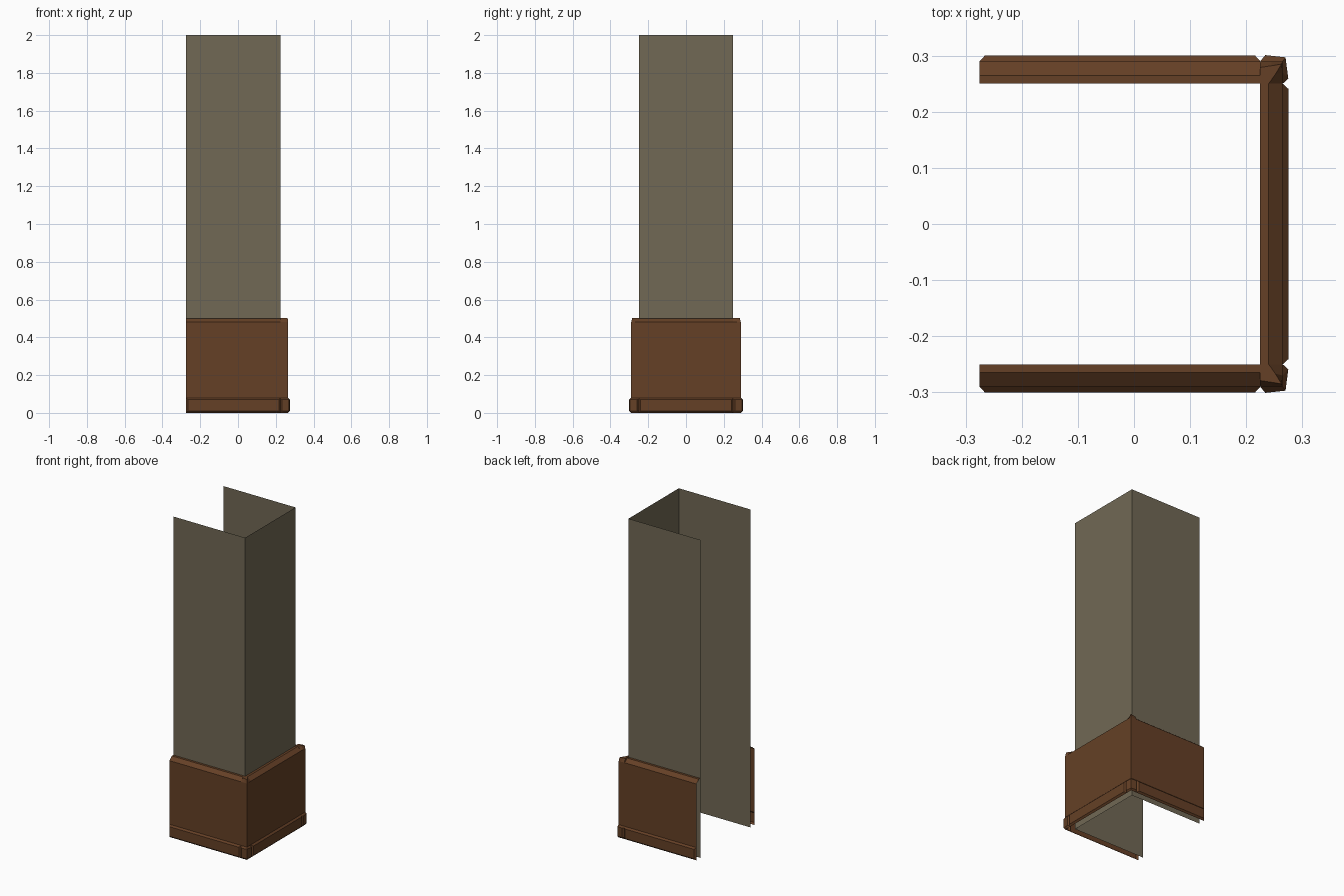
import bpy
import bmesh
from mathutils import Vector

if "Cube" in bpy.data.objects:
    bpy.data.objects.remove(bpy.data.objects["Cube"])


def material(name, rgb):
    m = bpy.data.materials.new(name)
    m.diffuse_color = (*rgb, 1)
    m.use_nodes = True
    m.node_tree.nodes["Principled BSDF"].inputs["Base Color"].default_value = m.diffuse_color
    return m


PAINT = material("drab wall paint", (0.165, 0.140, 0.090))
WOOD = material("brown wood", (0.130, 0.051, 0.019))


def make(name, faces, mat, out):
    """Build an object from point loops; the largest face looks towards out."""
    bm = bmesh.new()
    for loop in faces:
        bm.faces.new([bm.verts.new(p) for p in loop])
    bmesh.ops.remove_doubles(bm, verts=bm.verts, dist=0.0002)
    bmesh.ops.recalc_face_normals(bm, faces=bm.faces)
    bm.normal_update()
    best = max(bm.faces, key=lambda f: f.calc_area() * abs(f.normal.dot(out)))
    if best.normal.dot(out) < 0:
        bmesh.ops.reverse_faces(bm, faces=bm.faces)
    me = bpy.data.meshes.new(name)
    bm.to_mesh(me)
    bm.free()
    me.materials.append(mat)
    bpy.context.collection.objects.link(bpy.data.objects.new(name, me))


# trim cross-section: (distance out from wall, height)
PROFILE = [(0, 0.5), (0.015, 0.5), (0.04, 0.48), (0.04, 0.08),
           (0.05, 0.07), (0.05, 0.01), (0.04, 0.0)]


def side(name, start, end, out):
    """One wall sheet with its open-backed wainscot and baseboard."""
    a, b, out = Vector(start), Vector(end), Vector(out)
    along = (b - a).normalized()
    up = Vector((0, 0, 2))
    make(name + "_wall", [[a, b, b + up, a + up]], PAINT, out)
    rows = []
    for d, z in PROFILE:
        inset = 0.009 if d > 0.045 else 0   # baseboard ends are chamfered
        p = out * d + Vector((0, 0, z))
        rows.append((a + p + along * inset, b + p - along * inset))
    faces = [[r[0], r[1], s[1], s[0]] for r, s in zip(rows, rows[1:])]
    for e in (0, 1):
        faces.append([rows[i][e] for i in (3, 4, 5, 6)])
    make(name + "_trim", faces, WOOD, out)


L, R, W = -0.275, 0.225, 0.25
side("front", (L, -W, 0), (R, -W, 0), (0, -1, 0))
side("back", (L, W, 0), (R, W, 0), (0, 1, 0))
side("right", (R, -W, 0), (R, W, 0), (1, 0, 0))


# corner blocks: stacked outlines, offsets from the wall corner
POST = [(0.0, 0.04), (0.02, 0.04), (0.04, 0.04), (0.04, 0.02), (0.04, 0.0)]
BASE = [(0.0, 0.04), (0.009, 0.051), (0.045, 0.047), (0.05, 0.009), (0.04, 0.0)]
TOP = [(0.0, 0.029), (0.02, 0.032), (0.038, 0.035), (0.027, 0.017), (0.015, 0.0)]
LAYERS = [(TOP, 0.502), (POST, 0.48), (POST, 0.08), (BASE, 0.07),
          (BASE, 0.01), (POST, 0.0)]

for name, s in (("front_corner_trim", -1), ("back_corner_trim", 1)):
    rings = [[Vector((R + x, s * (W + y), z)) for x, y in ring]
             for ring, z in LAYERS]
    faces = []
    for r, q in zip(rings, rings[1:]):
        for i in range(4):
            faces.append([r[i], r[i + 1], q[i + 1], q[i]])
    faces.append([Vector((R, s * W, 0.502))] + rings[0])
    make(name, faces, WOOD, Vector((1, s, 0)))
